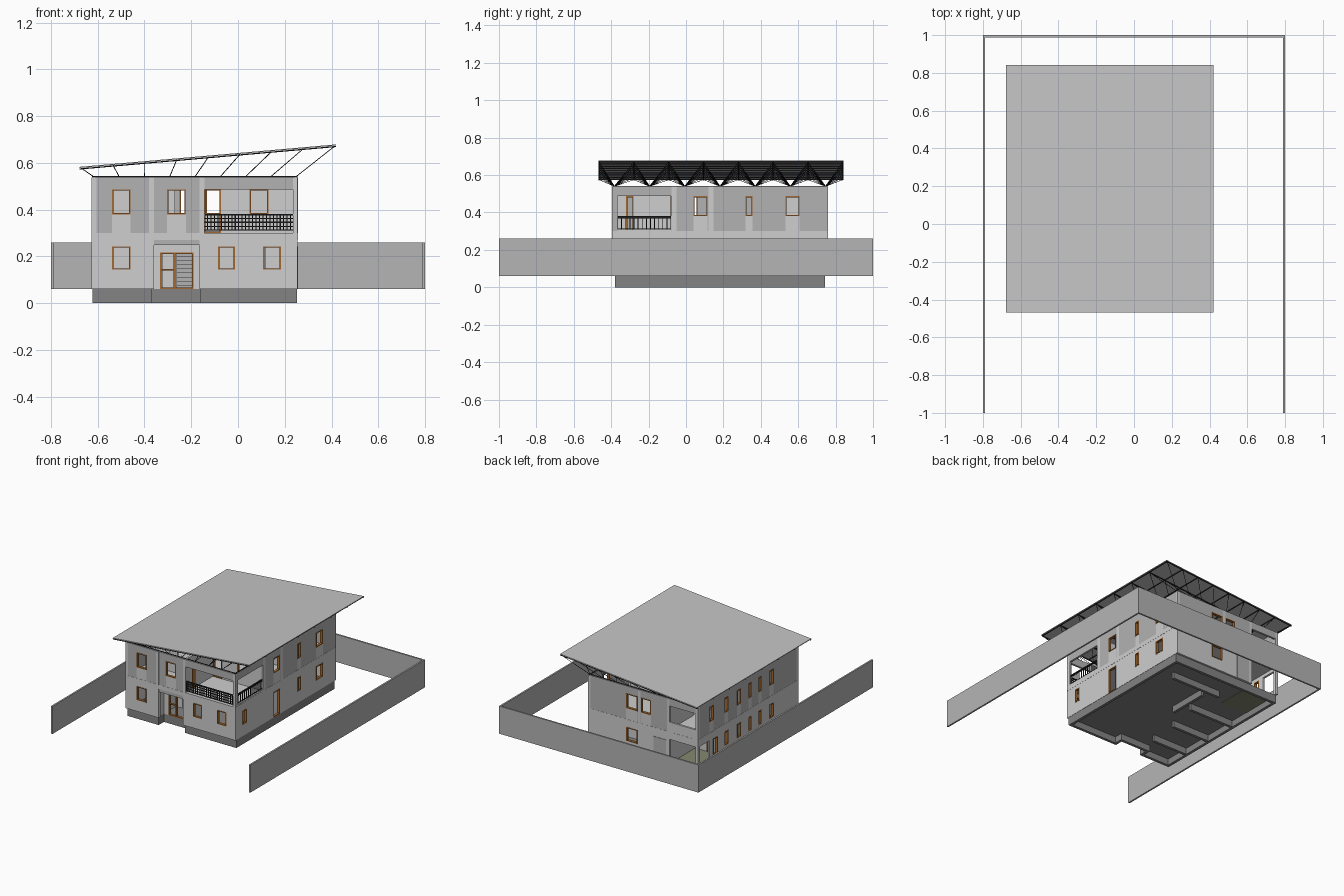
import bpy, bmesh
from mathutils import Vector

if "Cube" in bpy.data.objects:
    bpy.data.objects.remove(bpy.data.objects["Cube"])


def material(name, rgb):
    m = bpy.data.materials.new(name)
    m.diffuse_color = (*rgb, 1)
    m.use_nodes = True
    m.node_tree.nodes["Principled BSDF"].inputs["Base Color"].default_value = m.diffuse_color
    return m


LIGHT = material("light plaster", (0.62, 0.62, 0.62))
MID = material("grey plaster", (0.45, 0.45, 0.45))
FENCE = material("fence grey", (0.46, 0.46, 0.46))
PLINTH = material("plinth grey", (0.23, 0.23, 0.23))
ROOF = material("roof sheet", (0.56, 0.56, 0.56))
BLACK = material("black steel", (0.015, 0.015, 0.015))
WOOD = material("orange wood", (0.36, 0.14, 0.03))
OLIVE = material("olive floor", (0.23, 0.25, 0.16))


def finish(name, bm, mats):
    me = bpy.data.meshes.new(name)
    bm.normal_update()
    bm.to_mesh(me)
    bm.free()
    for m in mats:
        me.materials.append(m)
    ob = bpy.data.objects.new(name, me)
    bpy.context.collection.objects.link(ob)
    return ob


def add_box(bm, x0, x1, y0, y1, z0, z1, mi=0):
    geo = bmesh.ops.create_cube(bm, size=1)
    for v in geo["verts"]:
        v.co = ((x0 + x1) / 2 + v.co.x * (x1 - x0),
                (y0 + y1) / 2 + v.co.y * (y1 - y0),
                (z0 + z1) / 2 + v.co.z * (z1 - z0))
    for f in {f for v in geo["verts"] for f in v.link_faces}:
        f.material_index = mi


def boxes(name, mat, *items):
    bm = bmesh.new()
    for b in items:
        add_box(bm, *b)
    return finish(name, bm, [mat])


def bars(name, mat, r, pairs):
    """Thin square bars between pairs of points."""
    bm = bmesh.new()
    for a, b in pairs:
        a, b = Vector(a), Vector(b)
        d = b - a
        q = d.to_track_quat('Z', 'Y')
        geo = bmesh.ops.create_cube(bm, size=1)
        for v in geo["verts"]:
            v.co = (a + b) / 2 + q @ Vector((v.co.x * 2 * r, v.co.y * 2 * r, v.co.z * d.length))
    return finish(name, bm, [mat])


T = 0.015  # wall thickness


def wall(name, axis, c, u0, u1, z0, z1, holes=(), plain=(), mats=(LIGHT, LIGHT)):
    """Wall along an axis, from c to c+T, with framed holes and plain holes.
    Second material is used under holes."""
    every = list(holes) + list(plain)
    cuts = sorted({u0, u1, *[h[0] for h in every], *[h[1] for h in every]})
    bm, fr = bmesh.new(), bmesh.new()

    def put(target, a, b, p, q, mi=0, o=0.0):
        if axis == 'x':
            add_box(target, a, b, c - o, c + T + o, p, q, mi)
        else:
            add_box(target, c - o, c + T + o, a, b, p, q, mi)

    for a, b in zip(cuts, cuts[1:]):
        z = z0
        for h in sorted((h for h in every if h[0] <= a and h[1] >= b), key=lambda h: h[2]):
            if h[2] > z + 1e-4:
                put(bm, a, b, z, h[2], 1)
            z = h[3]
        if z < z1 - 1e-4:
            put(bm, a, b, z, z1)
    finish(name, bm, mats)
    w = 0.006
    for a, b, p, q in holes:
        put(fr, a, a + w, p, q, 0, .002)
        put(fr, b - w, b, p, q, 0, .002)
        put(fr, a + w, b - w, q - w, q, 0, .002)
        put(fr, a + w, b - w, p, p + w, 0, .002)
    if holes:
        finish(name + "_frames", fr, [WOOD])
    else:
        fr.free()


# main dimensions
X0, X1, Y0, Y1 = -0.624, 0.255, -0.393, 0.756
EX0, EX1, EY = -0.37, -0.16, -0.32       # entrance recess
G, M0, M1, TOP = 0.06, 0.27, 0.30, 0.54  # floor levels
LO, UP = (0.143, 0.243), (0.38, 0.487)   # window heights
UM = (MID, LIGHT)

# yard fence
boxes("fence", FENCE, (-.8, -.788, -1, 1, .06, .26), (.788, .8, -1, 1, .06, .26),
      (-.788, .788, .988, 1, .06, .26))

# hollow plinth: outer ring and inner foundation walls
px0, px1, py0, py1, t = X0 + .002, X1 - .002, -.38, .742, .02
boxes("plinth", PLINTH,
      (px0, px0 + t, py0, py1, 0, G), (px1 - t, px1, py0, py1, 0, G),
      (px0 + t, px1 - t, py1 - t, py1, 0, G),
      (px0 + t, EX0, py0, py0 + t, 0, G), (EX1, px1 - t, py0, py0 + t, 0, G),
      (EX0 - t, EX0, py0 + t, EY + t, 0, G), (EX1, EX1 + t, py0 + t, EY + t, 0, G),
      (EX0, EX1, EY, EY + t, 0, G))
boxes("foundation_walls", PLINTH,
      (-.28, .12, .54, .56, 0, .048), (-.19, -.17, .2, .5, 0, .048),
      (-.6, -.24, .29, .31, 0, .048), (-.6, -.32, -.19, -.17, 0, .048),
      (-.6, -.3, .04, .06, 0, .048))
boxes("ground_slab", PLINTH, (px0 + .01, px1 - .01, EY + .01, py1 - .01, .046, .058),
      (px0 + .01, EX0 - .005, py0 + .01, EY + .01, .046, .058),
      (EX1 + .005, px1 - .01, py0 + .01, EY + .01, .046, .058))
boxes("porch_floor", OLIVE, (X0 + .02, -.39, .45, py1 - .022, .044, .064))

# first floor slab, showing as a light band outside
boxes("floor_slab", LIGHT, (X0 - .001, X1 + .001, Y0 - .001, Y1 + .001, M0, M1))

# ground floor outer walls
side = [(.04, .115), (.318, .356), (.532, .607)]
left = [(-.112, -.068), (.028, .063), (.143, .178), (.262, .306), (.408, .452)]
wall("front_wall_left", 'x', Y0, X0, EX0, G, M0, [(-.538, -.46, *LO)])
wall("front_wall_right", 'x', Y0, EX1, X1, G, M0, [(-.085, -.013, *LO), (.107, .184, *LO)])
wall("entrance_wall", 'x', EY, EX0, EX1, G, M0, [(-.333, -.19, G, .216)])
boxes("entrance_mullion", WOOD, (-.275, -.268, EY - .002, EY + T, G, .216),
      (-.327, -.275, EY, EY + T, .14, .146))
boxes("entrance_beam", MID, (EX0, EX1, Y0, Y0 + T, .248, M0))
wall("entrance_side_left", 'y', EX0 - T, Y0 + T, -.19, G, M0)
wall("entrance_side_right", 'y', EX1, Y0 + T, .2, G, M0, [(-.15, -.07, G, .22)])
wall("right_wall_lower", 'y', X1 - T, Y0 + T, Y1 - T, G, M0,
     [(-.31, -.265, *LO), (*side[0], G, LO[1]), (*side[1], *LO), (*side[2], *LO)])
wall("left_wall_lower", 'y', X0, Y0 + T, Y1 - T, G, M0,
     [(a, b, *LO) for a, b in left] + [(.53, .58, G + .001, LO[1])], [(.62, .735, G, .245)])
wall("back_wall_lower", 'x', Y1 - T, X0, X1, G, M0,
     [(-.139, -.05, *LO)], [(X0 + .018, -.39, G, .245)])
boxes("back_door", MID, (-.37, -.27, Y1 - T, Y1 + .003, G, .235))
wall("porch_inner_wall", 'x', .435, X0 + T, EX1, G, M0, [(-.56, -.48, G, .235)])
wall("porch_side_wall", 'y', -.39, .45, Y1 - T, G, M0)

# upper floor outer walls, with the corner balcony open on two sides
wall("front_wall_upper", 'x', Y0, X0, X1, M1, TOP,
     [(-.538, -.46, *UP), (-.303, -.222, *UP)], [(-.145, .24, M1, .487)], UM)
wall("right_wall_upper", 'y', X1 - T, Y0 + T, Y1 - T, M1, TOP,
     [(a, b, *UP) for a, b in side], [(-.366, -.08, M1 + .01, .487)], UM)
wall("left_wall_upper", 'y', X0, Y0 + T, Y1 - T, M1, TOP,
     [(a, b, *UP) for a, b in left] + [(.575, .62, *UP)], (), UM)
wall("back_wall_upper", 'x', Y1 - T, X0, X1, M1, TOP,
     [(-.139, -.05, *UP), (-.25, -.168, *UP)], [(-.605, -.385, .37, .487)], UM)
wall("balcony_back_wall", 'x', -.08, EX1 + T, X1 - T, M1, TOP,
     [(-.144, -.073, M1, .487), (.05, .13, *UP)])
wall("balcony_side_wall", 'y', EX1, Y0 + T, -.065, M1, TOP, [(-.32, -.28, M1, .487)])

# inner partitions
wall("partition_lower_a", 'x', -.18, X0 + T, -.32, G, M0)
wall("partition_lower_b", 'x', .54, -.28, .12, G, M0)
wall("partition_upper_a", 'x', -.18, X0 + T, -.36, M1, TOP)
wall("partition_upper_b", 'x', .3, X0 + T, -.27, M1, TOP)
wall("partition_upper_c", 'y', -.38, .45, Y1 - T, M1, TOP)
wall("partition_upper_d", 'x', .3, .0, X1 - T, M1, TOP)

# light corner and bay columns
cols = [(X0, Y0), (EX0 - .008, Y0), (EX1 - .002, Y0), (X1 - .018, Y0),
        (X0, Y1 - .018), (-.395, Y1 - .018), (EX1 - .004, Y1 - .018), (X1 - .018, Y1 - .018)]
boxes("columns", LIGHT, *[(x - .002, x + .018, y - .002, y + .02, G, TOP - .002) for x, y in cols])
boxes("side_pilasters", LIGHT,
      *[(X1 - .01, X1 + .001, y, y + .028, M1, TOP - .002) for y in (-.078, .12)])

# staircase behind the entrance
n = 12
boxes("stairs", MID, *[(-.262, -.19, -.2 + .026 * i, -.2 + .026 * (i + 1),
                        G + .0175 * i, G + .0175 * (i + 1)) for i in range(n)])

# balcony railing: lattice at the front, plain bars at the side
ry, rx = Y0 + .008, X1 - .008
rail = [((-.145, ry, z), (.24, ry, z)) for z in (.312, .328, .346, .362, .378)]
rail += [((-.145 + .385 * i / 26, ry, .31), (-.145 + .385 * i / 26, ry, .378)) for i in range(27)]
rail += [((rx, -.366, z), (rx, -.08, z)) for z in (.316, .37, .378)]
rail += [((rx, -.366 + .286 * i / 13, .31), (rx, -.366 + .286 * i / 13, .378)) for i in range(14)]
bars("balcony_railing", BLACK, .0022, rail)
bars("balcony_handrail", BLACK, .004, [((-.145, ry, .378), (.24, ry, .378)),
                                       ((rx, -.366, .378), (rx, -.08, .378))])

# sloped roof sheet
RX0, RX1, RY0, RY1 = -.677, .42, -.468, .842


def roof_z(x):
    return .578 + (x - RX0) / (RX1 - RX0) * .096


bm = bmesh.new()
add_box(bm, RX0, RX1, RY0, RY1, 0, .005)
for v in bm.verts:
    v.co.z += roof_z(v.co.x)
finish("roof_sheet", bm, [ROOF])

# steel wall beams, purlins and fanning struts
ys = [-.383 + 1.129 * j / 6 for j in range(7)]
xs = [-.616 + .863 * i / 8 for i in range(9)]
tx = [-.668 + 1.08 * i / 8 for i in range(9)]
ty = [RY0 + .004 + (RY1 - RY0 - .008) * j / 7 for j in range(8)]
bars("wall_top_beams", BLACK, .003,
     [((X0, y, TOP), (X1, y, TOP)) for y in ys] +
     [((x, Y0, TOP), (x, Y1, TOP)) for x in (xs[0], xs[-1])])
bars("roof_purlins", BLACK, .0025,
     [((x, RY0, roof_z(x) - .003), (x, RY1, roof_z(x) - .003)) for x in tx] +
     [((RX0, y, roof_z(RX0) - .004), (RX1, y, roof_z(RX1) - .004)) for y in ty])
bars("roof_struts", BLACK, .0013,
     [((x, y, TOP), (tx[i], ty[j + k], roof_z(tx[i]) - .003))
      for i, x in enumerate(xs) for j, y in enumerate(ys) for k in (0, 1)])
